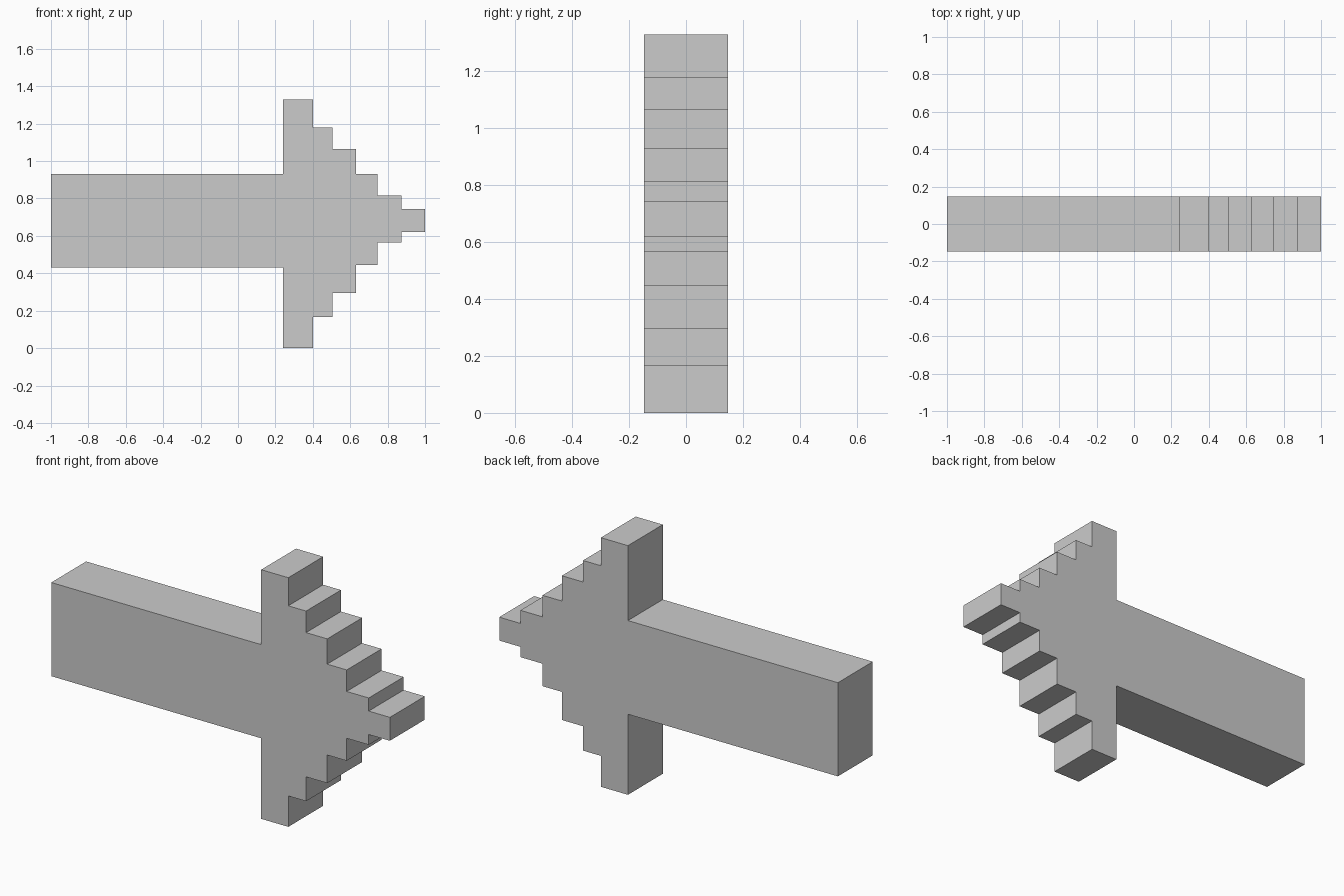
import bpy, bmesh

if "Cube" in bpy.data.objects:
    bpy.data.objects.remove(bpy.data.objects["Cube"])

# Sections along x: (x start, x end, z low, z high)
STEPS = [
    (-1.00, 0.24, 0.43, 0.93),    # shaft
    (0.24, 0.40, 0.00, 1.33),     # widest bar of the head
    (0.40, 0.505, 0.165, 1.18),
    (0.505, 0.63, 0.295, 1.065),
    (0.63, 0.745, 0.445, 0.93),
    (0.745, 0.875, 0.565, 0.815),
    (0.875, 1.00, 0.62, 0.745),   # tip
]
HALF_DEPTH = 0.147

# Stepped outline: along the bottom to the tip, back along the top
bottom = [(x, lo) for x0, x1, lo, hi in STEPS for x in (x0, x1)]
top = [(x, hi) for x0, x1, lo, hi in STEPS for x in (x0, x1)]
outline = bottom + top[::-1]

# Extrude the outline through the depth
bm = bmesh.new()
face = bm.faces.new([bm.verts.new((x, -HALF_DEPTH, z)) for x, z in outline])
extruded = bmesh.ops.extrude_face_region(bm, geom=[face], use_keep_orig=True)
verts = [g for g in extruded["geom"] if isinstance(g, bmesh.types.BMVert)]
bmesh.ops.translate(bm, verts=verts, vec=(0, 2 * HALF_DEPTH, 0))
bmesh.ops.recalc_face_normals(bm, faces=bm.faces[:])

mesh = bpy.data.meshes.new("stepped_arrow")
bm.to_mesh(mesh)
bm.free()
bpy.context.collection.objects.link(bpy.data.objects.new("stepped_arrow", mesh))
